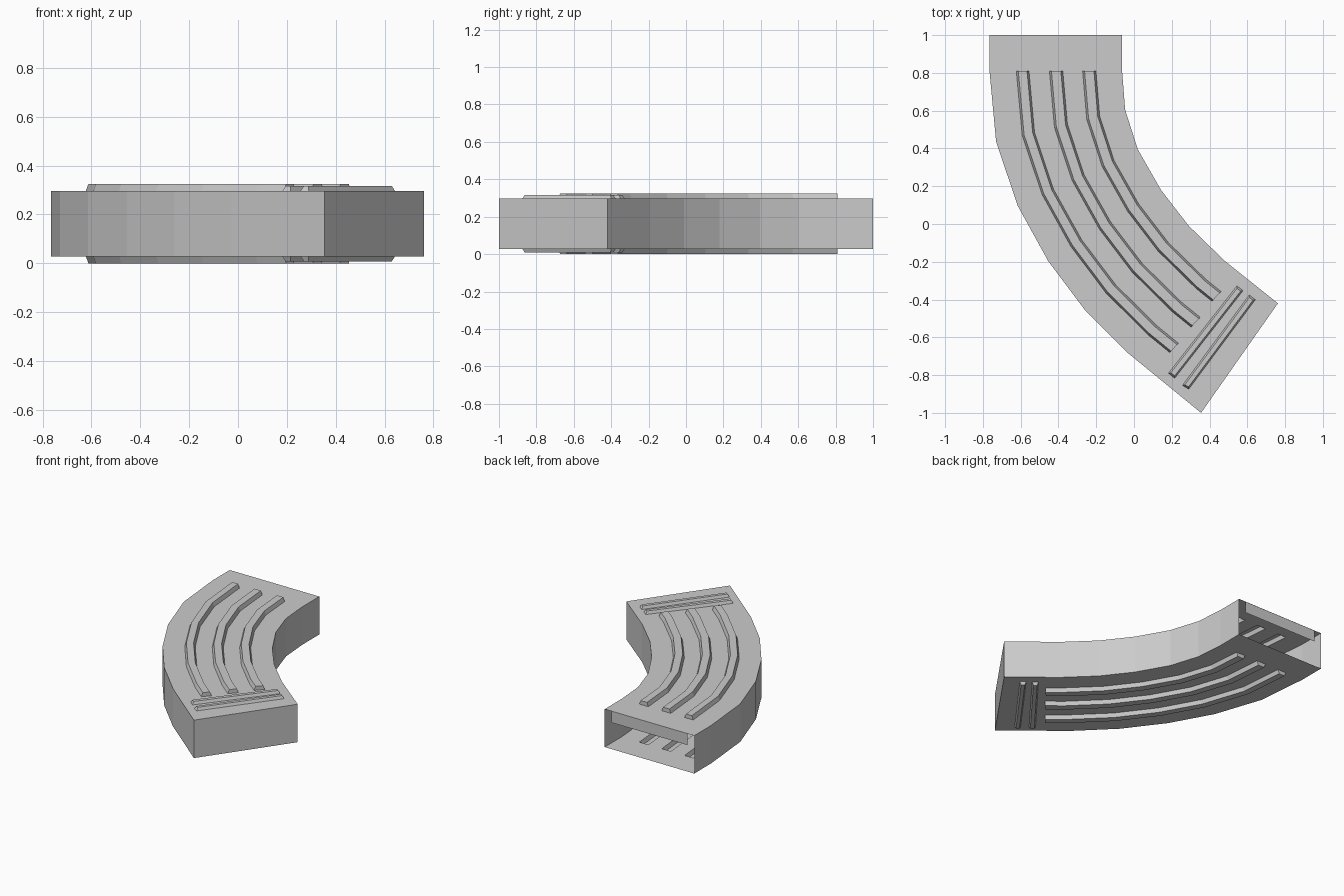
import bpy, bmesh
from mathutils import Vector

if "Cube" in bpy.data.objects:
    bpy.data.objects.remove(bpy.data.objects["Cube"])

Z0, Z1, MID = 0.028, 0.297, 0.1625
# matching stations along the outer and inner curve
OUTER = [(-.765, 1), (-.765, .81), (-.73, .435), (-.615, .095),
         (-.455, -.195), (-.26, -.455), (-.03, -.685), (.355, -1)]
INNER = [(-.063, 1), (-.063, .81), (-.047, .605), (.02, .395),
         (.143, .18), (.29, -.01), (.48, -.195), (.762, -.42)]
OUTER = [Vector(p) for p in OUTER]
INNER = [Vector(p) for p in INNER]


def make_object(name, bm):
    bmesh.ops.recalc_face_normals(bm, faces=bm.faces)
    me = bpy.data.meshes.new(name)
    bm.to_mesh(me)
    bm.free()
    ob = bpy.data.objects.new(name, me)
    bpy.context.collection.objects.link(ob)
    return ob


def loft(bm, rings):
    """Closed tube through four-point rings, capped at both ends."""
    vs = [[bm.verts.new(p) for p in r] for r in rings]
    for a, b in zip(vs, vs[1:]):
        for i in range(4):
            j = (i + 1) % 4
            bm.faces.new((a[i], a[j], b[j], b[i]))
    bm.faces.new(vs[0])
    bm.faces.new(vs[-1])


def rib(bm, left, right, top, side, inset=0.012, end=0.0):
    """Bevelled rib between two edge lines; side=-1 mirrors it to the underside."""
    rings = []
    last = len(left) - 1
    for k, (l, r) in enumerate(zip(left, right)):
        d = (r - l).normalized() * inset
        along = Vector((0, 0))
        if k == 0:
            along = (left[1] - left[0]).normalized() * end
        elif k == last:
            along = (left[-2] - left[-1]).normalized() * end
        tl, tr = l + d + along, r - d + along
        base = MID + side * (Z1 - MID - 0.004)
        z = MID + side * (top - MID)
        rings.append([(*l, base), (*r, base), (*tr, z), (*tl, z)])
    loft(bm, rings)


# curved casing
bm = bmesh.new()
loft(bm, [[(*o, Z0), (*i, Z0), (*i, Z1), (*o, Z1)] for o, i in zip(OUTER, INNER)])
casing = make_object("curved_casing", bm)


# edge line at a fraction across the casing, stopping short of the closed end
def line(t, stop):
    pts = [o.lerp(i, t) for o, i in zip(OUTER, INNER)][1:]
    pts[-1] = pts[-2].lerp(pts[-1], stop)
    return pts


# pressed ribs on both broad faces
bm = bmesh.new()
for side in (1, -1):
    for t0, t1, stop in ((.2, .3, .32), (.45, .555, .3), (.7, .805, .27)):
        rib(bm, line(t0, stop), line(t1, stop), 0.325, side)
    for a, b, c, d in (((.18, -.79), (.545, -.325), (.215, -.82), (.58, -.352)),
                       ((.254, -.855), (.61, -.373), (.29, -.877), (.645, -.40))):
        rib(bm, [Vector(a), Vector(b)], [Vector(c), Vector(d)], 0.317, side, .01, .012)
ribs = make_object("rib_cutter", bm)

# fuse ribs into the casing so that they are hollow from inside
mod = casing.modifiers.new("ribs", 'BOOLEAN')
mod.operation = 'UNION'
mod.solver = 'EXACT'
mod.object = ribs
bpy.context.view_layer.objects.active = casing
bpy.ops.object.modifier_apply(modifier=mod.name)
bpy.data.objects.remove(ribs)

# open the mouth at the back end
bm = bmesh.new()
bm.from_mesh(casing.data)
mouth = [f for f in bm.faces if all(v.co.y > 0.999 for v in f.verts)]
bmesh.ops.delete(bm, geom=mouth, context='FACES_ONLY')
bm.to_mesh(casing.data)
bm.free()

# lip hanging from the top of the mouth
bm = bmesh.new()
bm.faces.new([bm.verts.new(p) for p in ((-.71, .999, Z1), (-.117, .999, Z1),
                                        (-.117, .999, .215), (-.71, .999, .215))])
make_object("mouth_lip", bm)
